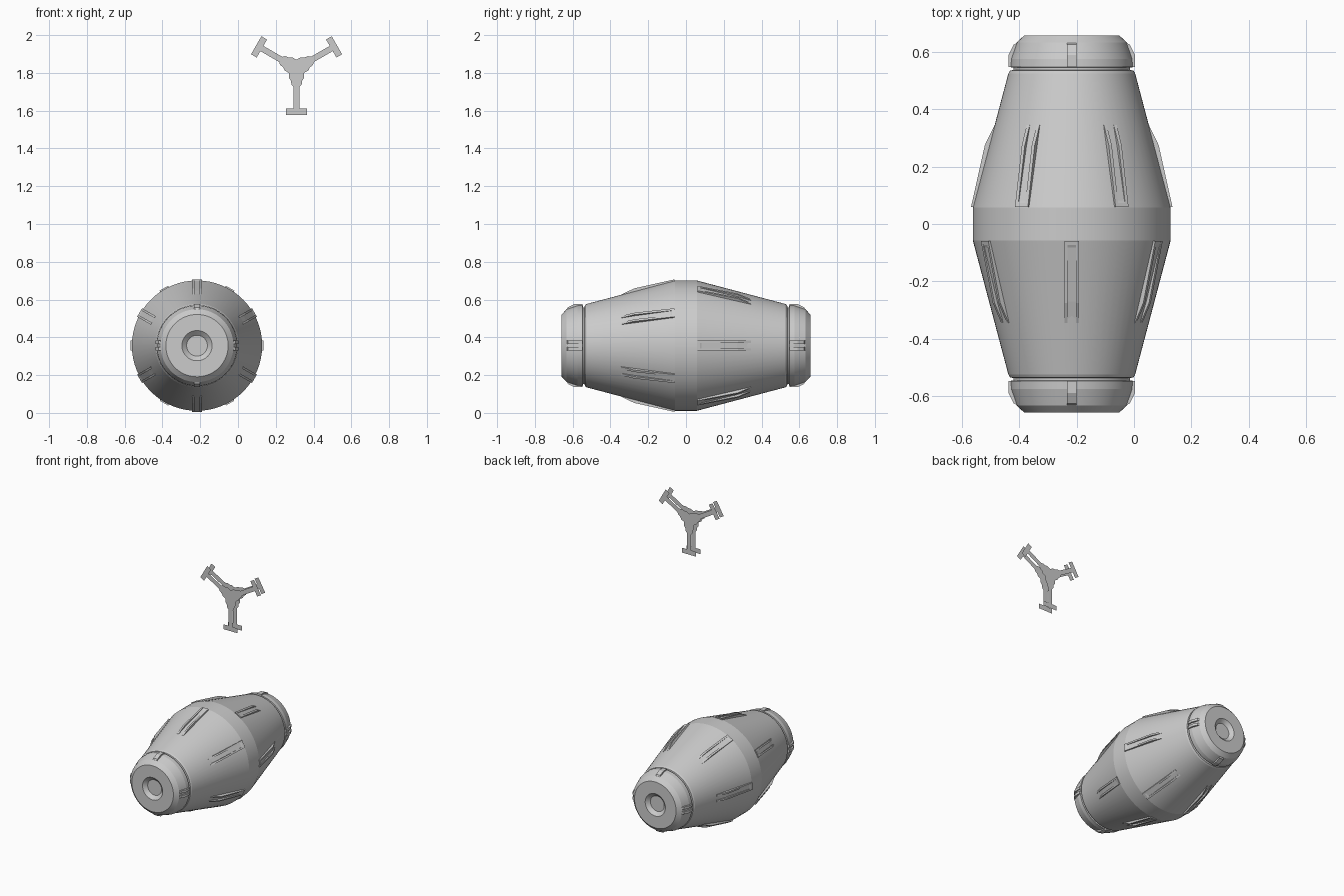
import bpy, bmesh, math
from mathutils import Matrix, Vector

if "Cube" in bpy.data.objects:
    bpy.data.objects.remove(bpy.data.objects["Cube"])

C = Vector((-0.217, 0, 0.356))  # barrel axis


def finish(name, bm, loc, smooth=False):
    bmesh.ops.recalc_face_normals(bm, faces=bm.faces)
    me = bpy.data.meshes.new(name)
    bm.to_mesh(me)
    bm.free()
    ob = bpy.data.objects.new(name, me)
    bpy.context.collection.objects.link(ob)
    ob.location = loc
    if smooth:
        bpy.ops.object.select_all(action='DESELECT')
        ob.select_set(True)
        bpy.context.view_layer.objects.active = ob
        bpy.ops.object.shade_smooth_by_angle(angle=math.radians(12))
    return ob


def lathe(name, prof, n):
    """Revolve (y, radius) points about the y axis, closing both ends."""
    bm = bmesh.new()
    rings = []
    for y, r in prof:
        rings.append([bm.verts.new((r * math.cos(2 * math.pi * i / n), y,
                                    r * math.sin(2 * math.pi * i / n))) for i in range(n)])
    for a, b in zip(rings, rings[1:]):
        for i in range(n):
            j = (i + 1) % n
            bm.faces.new((a[i], a[j], b[j], b[i]))
    bm.faces.new(rings[0])
    bm.faces.new(rings[-1])
    return finish(name, bm, C, True)


def add_prism(bm, prof, w0, w1, angle, side):
    """Slab from (y, radius) outline, tangential extent w0..w1, turned about y."""
    rot = Matrix.Rotation(angle, 4, 'Y')
    a, b = [[bm.verts.new(rot @ Vector((w, side * y, r))) for y, r in prof] for w in (w0, w1)]
    bm.faces.new(a)
    bm.faces.new(b)
    for i in range(len(prof)):
        j = (i + 1) % len(prof)
        bm.faces.new((a[i], a[j], b[j], b[i]))


# Barrel with end caps, neck grooves and recessed end sockets
half = [(0.057, 0.345), (0.525, 0.221), (0.535, 0.215), (0.537, 0.203), (0.545, 0.203),
        (0.547, 0.214), (0.575, 0.212), (0.632, 0.193), (0.658, 0.165), (0.658, 0.08),
        (0.635, 0.055)]
lathe("barrel_body", [(-y, r) for y, r in reversed(half)] + half, 64)

# Six channelled ribs on each half, staggered by 30 degrees
rail = [(0.06, 0.32), (0.06, 0.351), (0.275, 0.303), (0.345, 0.269), (0.345, 0.25)]
floor = [(0.06, 0.32), (0.06, 0.351), (0.073, 0.348), (0.082, 0.343), (0.27, 0.292),
         (0.345, 0.267), (0.345, 0.25)]
for name, side, start in (("front_ribs", -1, 0), ("back_ribs", 1, 30)):
    bm = bmesh.new()
    for k in range(6):
        ang = math.radians(start + 60 * k)
        for w0, w1, prof in ((-0.026, -0.014, rail), (-0.014, 0.014, floor), (0.014, 0.026, rail)):
            add_prism(bm, prof, w0, w1, ang, side)
    finish(name, bm, C)

# Small ribs on the caps: single above and below, pairs at the sides
cap_rib = [(0.548, 0.19), (0.548, 0.22), (0.59, 0.22), (0.625, 0.203), (0.635, 0.185)]
for name, side in (("front_cap_ribs", -1), ("back_cap_ribs", 1)):
    bm = bmesh.new()
    for k in range(4):
        spans = ((-0.026, -0.008), (0.008, 0.026)) if k % 2 else ((-0.016, 0.016),)
        for w0, w1 in spans:
            add_prism(bm, cap_rib, w0, w1, k * math.pi / 2, side)
    finish(name, bm, C)

# Three-armed emblem-like bracket with chamfered edges, floating above
arm = [(0.05, 0.04), (0.064, 0.03), (0.085, 0.027), (0.097, 0.016), (0.212, 0.016),
       (0.212, 0.055), (0.2466, 0.055)]
outline = [(0.024, 0.04)]
outline += arm
bm = bmesh.new()
pts = []
for k in range(3):
    t = -math.pi / 2 + k * 2 * math.pi / 3
    path = [(u, -w) for u, w in outline] + [(u, w) for u, w in reversed(arm)]
    for u, w in path:
        pts.append(bm.verts.new((u * math.cos(t) - w * math.sin(t), 0,
                                 u * math.sin(t) + w * math.cos(t))))
face = bm.faces.new(pts)
bm.normal_update()
bmesh.ops.inset_region(bm, faces=[face], thickness=0.007, use_even_offset=True)
for v in face.verts:
    v.co.y = -0.024
bmesh.ops.mirror(bm, geom=bm.verts[:] + bm.edges[:] + bm.faces[:], axis='Y', merge_dist=0.0005)
bmesh.ops.remove_doubles(bm, verts=bm.verts, dist=0.0005)
finish("three_arm_bracket", bm, (0.31, -0.502, 1.823))
